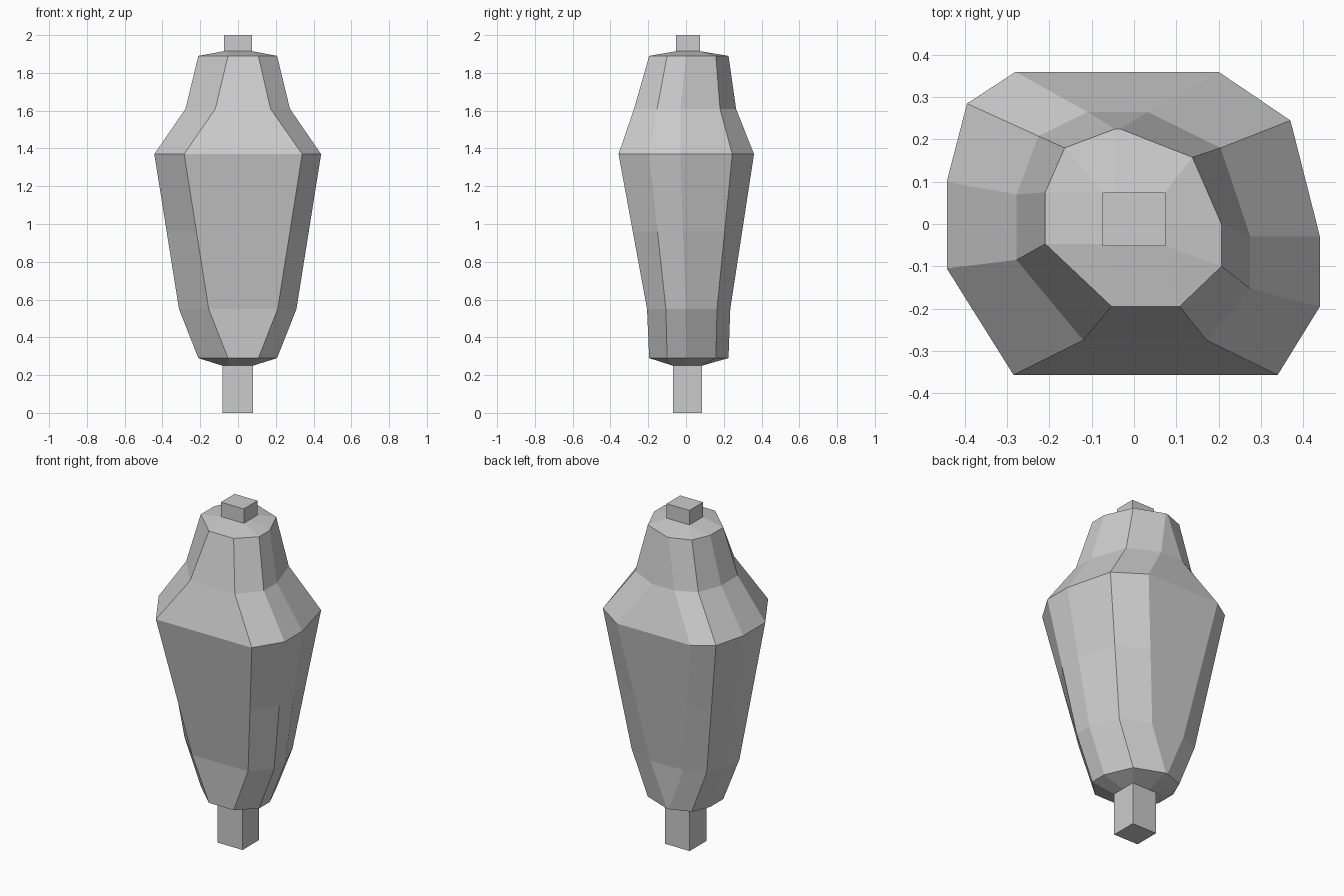
import bpy
import bmesh
from mathutils import Vector

cube = bpy.data.objects.get("Cube")
if cube:
    bpy.data.objects.remove(cube, do_unlink=True)

grey = bpy.data.materials.new("stone grey")
grey.use_nodes = True
colour = (0.6, 0.6, 0.6, 1)
grey.diffuse_color = colour
grey.node_tree.nodes["Principled BSDF"].inputs["Base Color"].default_value = colour

# Cross-sections of the faceted body, listed clockwise from the back left corner
neck = [(-.045, .225), (-.033, .225), (.138, .158), (.207, 0), (.207, -.1),
        (.108, -.195), (-.053, -.195), (-.21, -.047), (-.21, .075), (-.164, .18)]
shoulder = [(-.11, .265), (.033, .265), (.205, .18), (.275, -.03), (.275, -.153),
            (.172, -.275), (-.12, -.275), (-.278, -.085), (-.278, .07), (-.226, .208)]
widest = [(-.28, .36), (.2, .36), (.37, .245), (.44, -.03), (.44, -.195),
          (.34, -.357), (-.285, -.357), (-.443, -.105), (-.443, .1), (-.395, .285)]

# Rectangular pegs: lower corner and upper corner
lower_peg = (Vector((-.083, -.07, 0)), Vector((.079, .084, .25)))
upper_peg = (Vector((-.075, -.052, 1.915)), Vector((.074, .075, 2)))


def blend(start, end, fx, fy):
    return [(a[0] + (b[0] - a[0]) * fx, a[1] + (b[1] - a[1]) * fy)
            for a, b in zip(start, end)]


def close_on_peg(ring, peg):
    """Pull a section in to the outline of a peg, for the sloping end faces."""
    low, high = peg
    return [(min(max(x, low.x), high.x), min(max(y, low.y), high.y)) for x, y in ring]


def finish(bm, name):
    bmesh.ops.recalc_face_normals(bm, faces=bm.faces)
    mesh = bpy.data.meshes.new(name)
    bm.to_mesh(mesh)
    bm.free()
    mesh.materials.append(grey)
    obj = bpy.data.objects.new(name, mesh)
    bpy.context.collection.objects.link(obj)


def add_body(name, sections):
    bm = bmesh.new()
    rings = [[bm.verts.new((x, y, z)) for x, y in ring] for z, ring in sections]
    for lower, upper in zip(rings, rings[1:]):
        for i in range(len(lower)):
            j = (i + 1) % len(lower)
            bm.faces.new((lower[i], lower[j], upper[j], upper[i]))
    bm.faces.new(rings[0])
    bm.faces.new(rings[-1])
    bmesh.ops.remove_doubles(bm, verts=bm.verts, dist=0.002)
    finish(bm, name)


def add_peg(name, peg):
    low, high = peg
    bm = bmesh.new()
    bmesh.ops.create_cube(bm, size=1)
    for v in bm.verts:
        v.co = (low + high) / 2 + v.co * (high - low)
    finish(bm, name)


# Body: tapers to both ends, widest at the upper third
hip = blend(neck, widest, .44, .07)
add_body("faceted_body", [
    (.25, close_on_peg(neck, lower_peg)),
    (.29, neck),
    (.55, hip),
    (.96, blend(hip, widest, .5, .5)),
    (1.37, widest),
    (1.61, shoulder),
    (1.89, neck),
    (1.915, close_on_peg(neck, upper_peg)),
])

# Pegs at both ends
add_peg("lower_peg", lower_peg)
add_peg("upper_peg", upper_peg)
